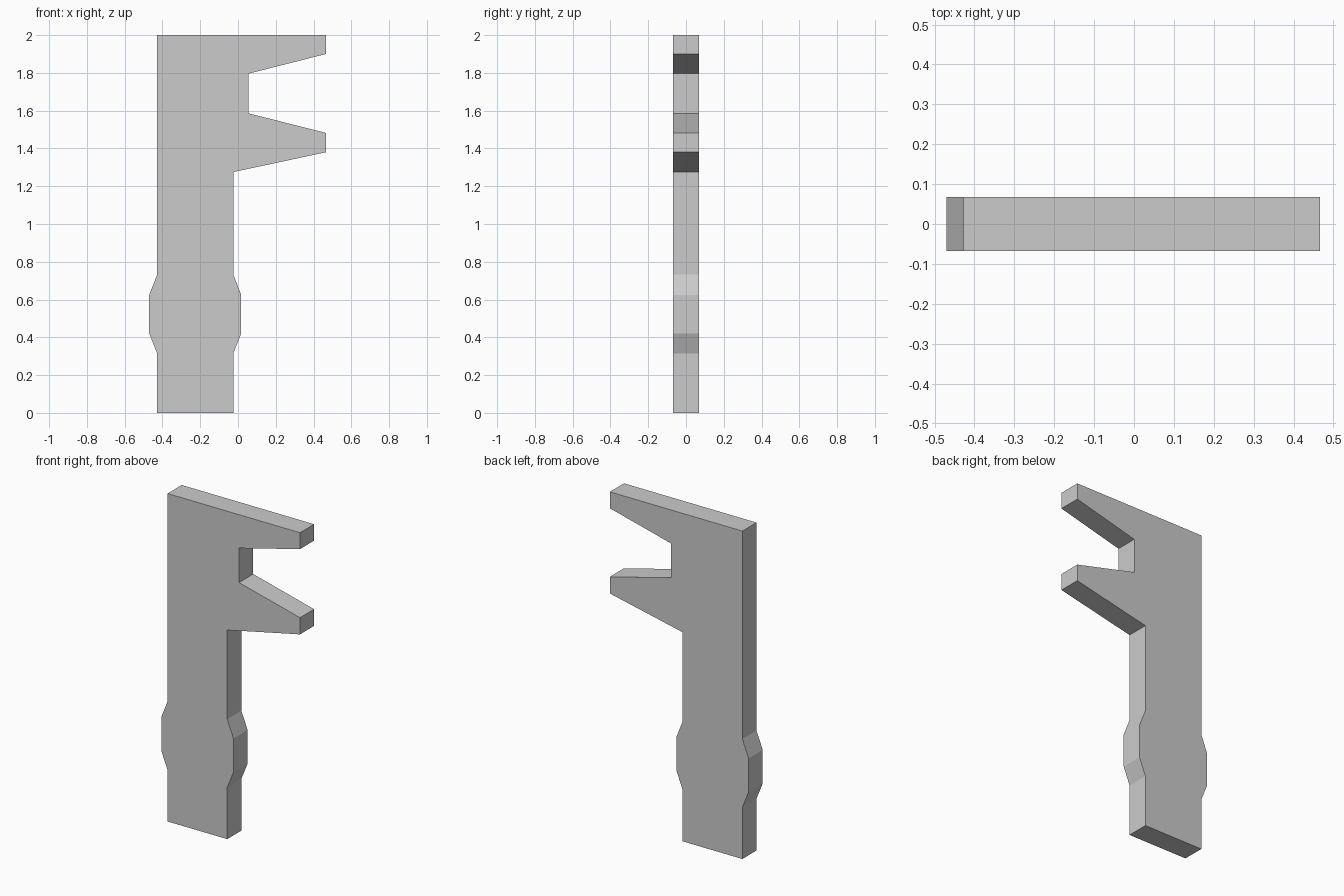
import bpy
import bmesh

cube = bpy.data.objects.get("Cube")
if cube:
    bpy.data.objects.remove(cube, do_unlink=True)

HALF_DEPTH = 0.068
SHAFT_X = -0.2265     # centre line of the shaft
SHAFT_HALF = 0.2015
BULGE_HALF = 0.2435

grey = bpy.data.materials.new("plain grey")
grey.use_nodes = True
colour = (0.6, 0.6, 0.6, 1)
grey.diffuse_color = colour
grey.node_tree.nodes["Principled BSDF"].inputs["Base Color"].default_value = colour

# Half-widths of the handle from the foot up, shared by both edges
handle = [(SHAFT_HALF, 0), (SHAFT_HALF, 0.315), (BULGE_HALF, 0.42),
          (BULGE_HALF, 0.625), (SHAFT_HALF, 0.732)]
right_edge = [(SHAFT_X - w, z) for w, z in reversed(handle)]
left_edge = [(SHAFT_X + w, z) for w, z in handle]

# Two tapering jaws with a notch between them
jaws = [(SHAFT_X + SHAFT_HALF, 1.275), (0.466, 1.38), (0.466, 1.482),
        (0.055, 1.586), (0.055, 1.796), (0.466, 1.9), (0.466, 2)]
outline = left_edge + jaws + [(SHAFT_X - SHAFT_HALF, 2)] + right_edge

# Flat plate extruded from the outline
bm = bmesh.new()
face = bm.faces.new([bm.verts.new((x, -HALF_DEPTH, z)) for x, z in outline])
result = bmesh.ops.extrude_face_region(bm, geom=[face], use_keep_orig=True)
back = [v for v in result["geom"] if isinstance(v, bmesh.types.BMVert)]
bmesh.ops.translate(bm, verts=back, vec=(0, 2 * HALF_DEPTH, 0))
bmesh.ops.recalc_face_normals(bm, faces=bm.faces)
mesh = bpy.data.meshes.new("wrench_plate")
bm.to_mesh(mesh)
bm.free()
mesh.materials.append(grey)
plate = bpy.data.objects.new("wrench_plate", mesh)
bpy.context.collection.objects.link(plate)
